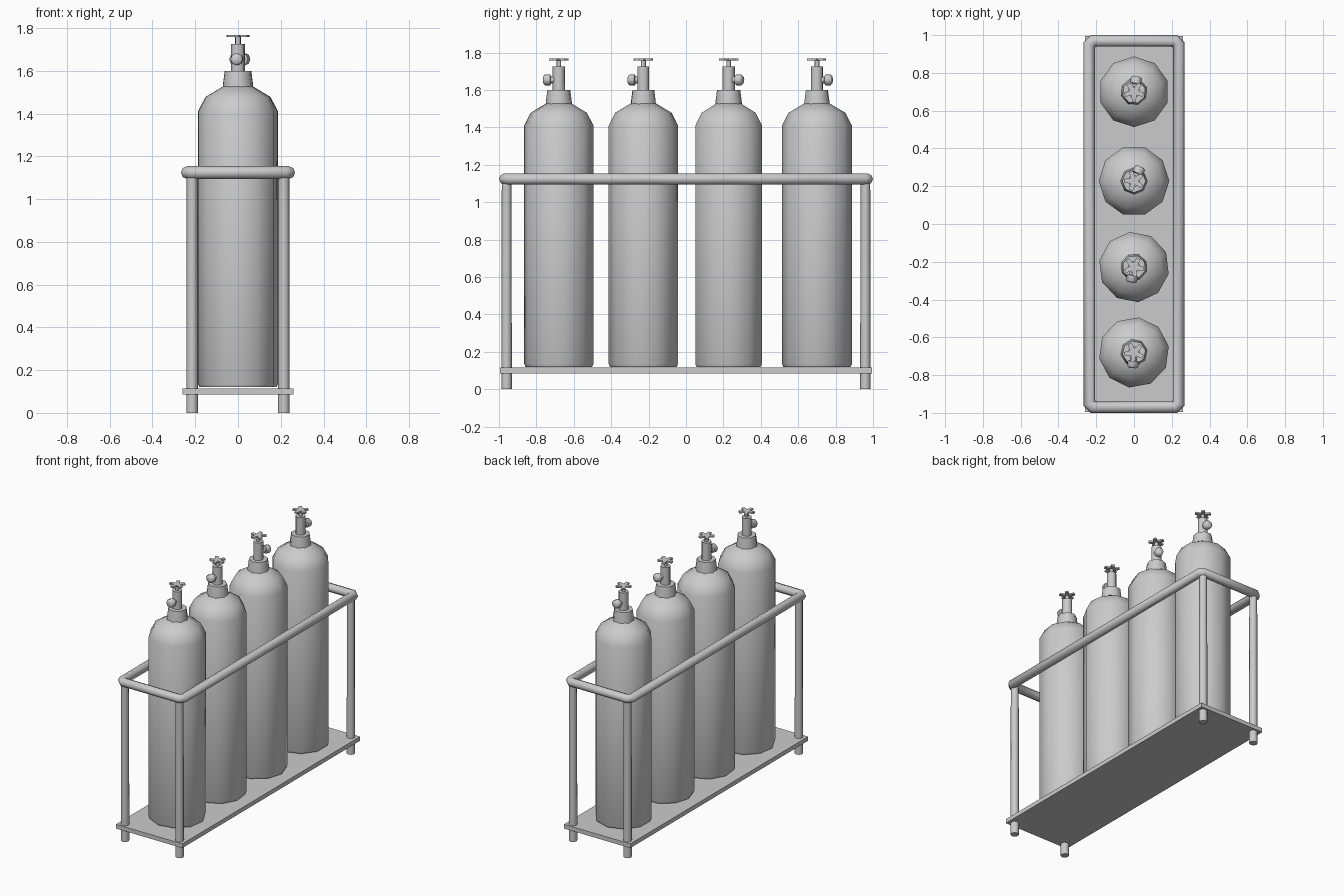
import bpy, bmesh, math
from mathutils import Vector, Matrix

if "Cube" in bpy.data.objects:
    bpy.data.objects.remove(bpy.data.objects["Cube"])


def finish(bm, name, angle=40):
    bmesh.ops.recalc_face_normals(bm, faces=bm.faces)
    me = bpy.data.meshes.new(name)
    bm.to_mesh(me)
    bm.free()
    ob = bpy.data.objects.new(name, me)
    bpy.context.collection.objects.link(ob)
    bpy.ops.object.select_all(action='DESELECT')
    ob.select_set(True)
    bpy.context.view_layer.objects.active = ob
    bpy.ops.object.shade_smooth_by_angle(angle=math.radians(angle))
    return ob


def skin(bm, rings, closed=False):
    n = len(rings[0])
    pairs = list(zip(rings, rings[1:] + rings[:1]))
    for a, b in pairs if closed else pairs[:-1]:
        for i in range(n):
            j = (i + 1) % n
            bm.faces.new((a[i], a[j], b[j], b[i]))
    if not closed:
        bm.faces.new(rings[0][::-1])
        bm.faces.new(rings[-1])


def lathe(name, profile, sides, matrix, angle=40):
    bm = bmesh.new()
    rings = [[bm.verts.new(matrix @ Vector((r * math.cos(t), r * math.sin(t), z)))
              for t in (2 * math.pi * i / sides for i in range(sides))]
             for r, z in profile]
    skin(bm, rings)
    return finish(bm, name, angle)


# Tray
bm = bmesh.new()
bmesh.ops.create_cube(bm, size=1, matrix=Matrix.Translation((0, 0, 0.1))
                      @ Matrix.Diagonal((0.52, 1.99, 0.03, 1)))
finish(bm, "tray", 30)

# Corner posts
for sx in (-1, 1):
    for sy in (-1, 1):
        lathe("corner_post", [(0.028, 0), (0.026, 1.12)], 8,
              Matrix.Translation((0.214 * sx, 0.959 * sy, 0)), 50)

# Top rail: tube swept round a rectangle with clipped corners
X, Y, C, R = 0.237, 0.97, 0.02, 0.03
path = [(X, -Y + C), (X, Y - C), (X - C, Y), (-X + C, Y),
        (-X, Y - C), (-X, -Y + C), (-X + C, -Y), (X - C, -Y)]
bm = bmesh.new()
rings = []
for i, p in enumerate(path):
    p = Vector(p)
    before = (p - Vector(path[i - 1])).normalized()
    after = (Vector(path[(i + 1) % 8]) - p).normalized()
    d = (before + after).normalized()
    out = Vector((d.y, -d.x)) / d.dot(before)
    rings.append([bm.verts.new((p.x + out.x * R * math.cos(t),
                                p.y + out.y * R * math.cos(t),
                                1.124 + R * math.sin(t)))
                  for t in (math.pi * k / 4 for k in range(8))])
skin(bm, rings, closed=True)
finish(bm, "top_rail", 50)

# Gas bottles: y position, turn of the body, heading of the outlet
for y, turn, heading in ((-0.68, 10, -95), (-0.228, 25, -100),
                         (0.228, 0, 65), (0.7, 18, 80)):
    place = Matrix.Translation((0, y, 0)) @ Matrix.Rotation(math.radians(turn), 4, 'Z')
    lathe("bottle_body", [(0.18, 0.12), (0.187, 0.135), (0.187, 1.41),
                          (0.152, 1.478), (0.07, 1.527)], 10, place, 45)
    lathe("bottle_neck", [(0.072, 1.515), (0.07, 1.54), (0.062, 1.6)], 8, place, 50)
    lathe("valve_stem", [(0.033, 1.59), (0.033, 1.725)], 8, place, 50)
    lathe("valve_spindle", [(0.013, 1.72), (0.013, 1.765)], 6, place, 65)

    # Sideways outlet with a wider nut
    side = (Matrix.Translation((0, y, 1.654))
            @ Matrix.Rotation(math.radians(heading), 4, 'Z')
            @ Matrix.Rotation(math.pi / 2, 4, 'Y'))
    lathe("valve_outlet", [(0.018, 0), (0.018, 0.042), (0.029, 0.046),
                           (0.029, 0.075), (0.02, 0.083)], 8, side, 50)

    # Five-lobed hand wheel
    bm = bmesh.new()
    rings = [[bm.verts.new(place @ Vector((r * math.cos(t), r * math.sin(t), z)))
              for r, t in ((0.022 if k % 3 == 0 else 0.053,
                            2 * math.pi * k / 15) for k in range(15))]
             for z in (1.757, 1.768)]
    skin(bm, rings)
    finish(bm, "hand_wheel", 30)
